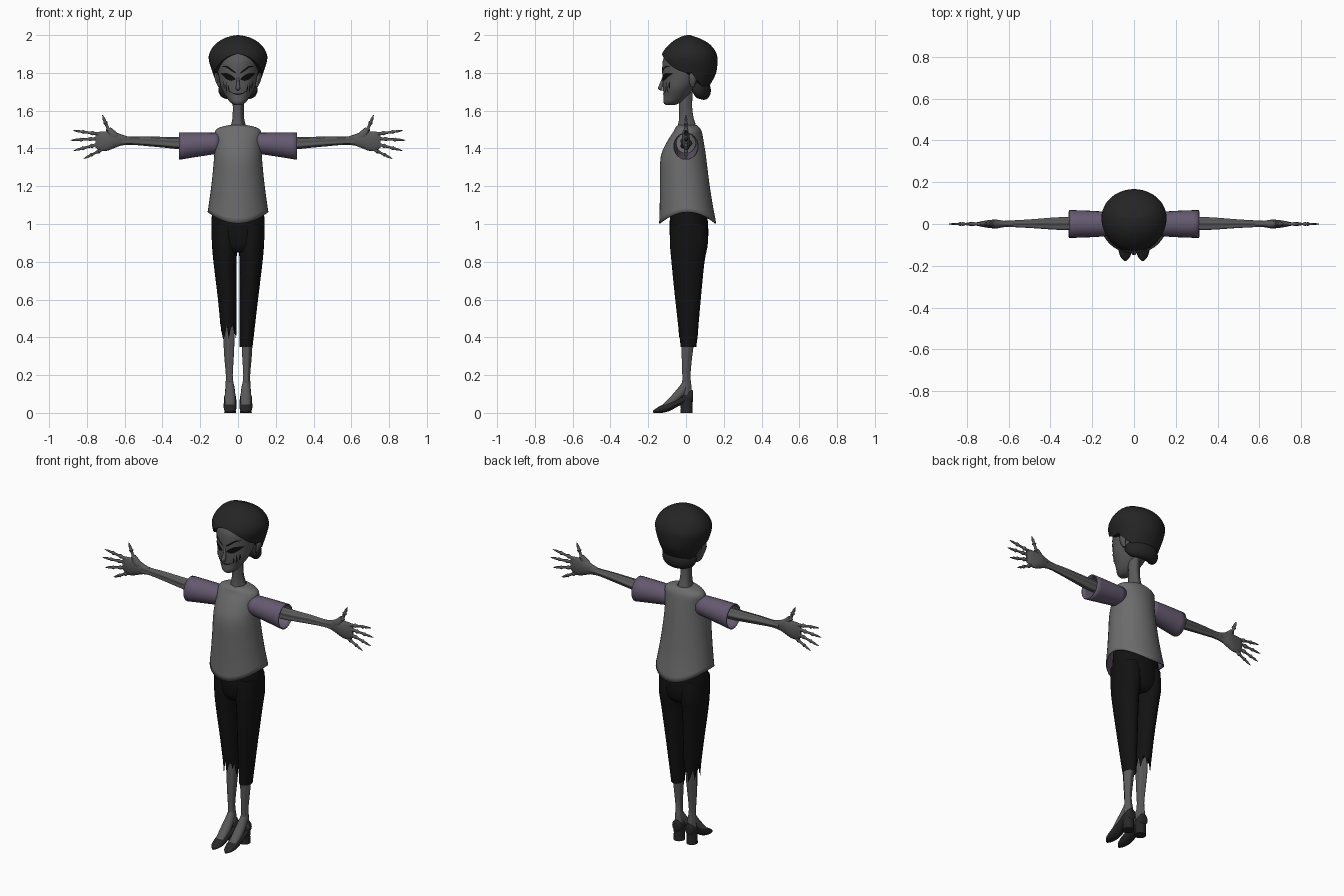
import bpy, bmesh, math
from mathutils import Vector

if "Cube" in bpy.data.objects:
    bpy.data.objects.remove(bpy.data.objects["Cube"])

X, Y, Z = Vector((1, 0, 0)), Vector((0, 1, 0)), Vector((0, 0, 1))


def mat(name, r, g, b):
    m = bpy.data.materials.new(name)
    m.diffuse_color = (r, g, b, 1)
    m.use_nodes = True
    m.node_tree.nodes["Principled BSDF"].inputs["Base Color"].default_value = m.diffuse_color
    return m


SKIN = mat("skin", .1, .1, .1)
SHIRT = mat("shirt_grey", .15, .15, .15)
LINING = mat("purple_cloth", .13, .1, .16)
HAIR = mat("hair_black", .018, .018, .018)
PANTS = mat("pants_black", .006, .006, .006)
SHOE = mat("shoe_black", .02, .02, .02)
DARK = mat("dark_hollow", .004, .004, .004)


def finish(name, grid, material, caps=True, closed=True, mirror=False, shell=0):
    """Skin a grid of point rings into an object."""
    bm = bmesh.new()
    rows = [[bm.verts.new(p) for p in ring] for ring in grid]
    n = len(rows[0])
    for a, b in zip(rows, rows[1:]):
        for i in range(n if closed else n - 1):
            j = (i + 1) % n
            bm.faces.new((a[i], a[j], b[j], b[i]))
    if caps:
        bm.faces.new(rows[0])
        bm.faces.new(rows[-1])
    bmesh.ops.recalc_face_normals(bm, faces=bm.faces)
    me = bpy.data.meshes.new(name)
    bm.to_mesh(me)
    bm.free()
    ob = bpy.data.objects.new(name, me)
    bpy.context.collection.objects.link(ob)
    me.materials.append(material)
    if shell:
        me.materials.append(LINING)
        s = ob.modifiers.new("shell", 'SOLIDIFY')
        s.thickness, s.offset = shell, -1
        s.material_offset = s.material_offset_rim = 1
    if mirror:
        m = ob.modifiers.new("mirror", 'MIRROR')
        m.use_mirror_merge = False
    return ob


def resample(rows, k):
    """Catmull-Rom smoothing of a list of number tuples."""
    out = []
    for i in range(len(rows) - 1):
        p0, p1, p2 = rows[max(i - 1, 0)], rows[i], rows[i + 1]
        p3 = rows[min(i + 2, len(rows) - 1)]
        for s in range(k):
            t = s / k
            out.append([.5 * (2 * b + (c - a) * t + (2 * a - 5 * b + 4 * c - d) * t * t
                              + (3 * b - a - 3 * c + d) * t ** 3)
                        for a, b, c, d in zip(p0, p1, p2, p3)])
    return out + [list(rows[-1])]


def sweep(name, rows, material, u, v=None, n=20, k=3, flute=0, lobes=5, edit=None, **kw):
    """rows: (x, y, z, radius along u, radius along v); v follows the path when not given."""
    rows = resample(rows, k) if k > 1 else rows
    pts = [Vector(r[:3]) for r in rows]
    grid = []
    for i, (p, r) in enumerate(zip(pts, rows)):
        t = (pts[min(i + 1, len(pts) - 1)] - pts[max(i - 1, 0)]).normalized()
        w = v or t.cross(u).normalized()
        ring = []
        for j in range(n):
            a = 2 * math.pi * j / n
            f = 1 + flute * math.cos(lobes * a)
            q = p + u * max(r[3], .0005) * f * math.cos(a) + w * max(r[4], .0005) * f * math.sin(a)
            ring.append(edit(q, j, i / (len(pts) - 1)) if edit else q)
        grid.append(ring)
    return finish(name, grid, material, **kw)


def fb(rows, x=0):
    """(z, half width, front y, back y) -> sweep rows."""
    return [(x, (f + b) / 2, z, r, (b - f) / 2) for z, r, f, b in rows]


def lerp(table, z):
    for a, b in zip(table, table[1:]):
        if z <= b[0]:
            t = max(0, (z - a[0]) / (b[0] - a[0]))
            return [p + (q - p) * t for p, q in zip(a, b)]
    return list(table[-1])


# Head
HEAD = [(1.63, .02, -.108, -.06), (1.645, .042, -.12, -.025), (1.68, .066, -.118, .015),
        (1.72, .088, -.122, .045), (1.77, .1, -.124, .09), (1.82, .108, -.126, .12),
        (1.88, .11, -.118, .125), (1.94, .085, -.07, .09)]
sweep("head", fb(HEAD), SKIN, X, Y, n=36)
FINE = resample(HEAD, 6)


def face_y(x, z):
    _, r, f, b = lerp(FINE, z)
    return (f + b) / 2 - (b - f) / 2 * math.sqrt(max(0, 1 - (x / r) ** 2)) - .003


def face_patch(name, line, mirror=True):
    """Dark patch following the face; line: (x, z, half thickness)."""
    vert = abs(line[-1][1] - line[0][1]) > abs(line[-1][0] - line[0][0])
    grid = []
    for x, z, h in resample(line, 4):
        side = [(x + h * s, z) if vert else (x, z + h * s) for s in (-1, -.33, .33, 1)]
        grid.append([Vector((a, face_y(a, b), b)) for a, b in side])
    finish(name, grid, DARK, caps=False, closed=False, mirror=mirror)


face_patch("eye_socket", [(.014, 1.768, .003), (.035, 1.773, .015), (.06, 1.783, .016), (.09, 1.797, .002)])
face_patch("eyebrow", [(.012, 1.8, .004), (.035, 1.815, .006), (.06, 1.832, .005), (.085, 1.835, .001)])
for i, (x, top, low) in enumerate([(.05, 1.735, 1.695), (.063, 1.75, 1.695), (.076, 1.755, 1.715)]):
    face_patch(f"cheek_slot_{i}", [(x, top, .001), (x - .001, (top + low) / 2, .003), (x - .004, low, .001)])
face_patch("mouth", [(-.045, 1.703, .001), (-.02, 1.69, .003), (0, 1.688, .004), (.02, 1.69, .003),
                     (.045, 1.703, .001)], False)
sweep("nose", [(0, -.119, 1.785, .005, .003), (0, -.128, 1.745, .008, .01), (0, -.137, 1.718, .012, .012),
               (0, -.128, 1.706, .004, .006)], SKIN, X, Y, n=12)
sweep("ear", [(.098, .035, 1.725, .006, .008), (.106, .035, 1.75, .011, .018), (.113, .04, 1.785, .012, .024),
              (.11, .042, 1.81, .004, .008)], SKIN, X, Y, n=12, mirror=True)

# Hair: cap with a hairline high in front and low at the nape
CAP = resample([(1.69, .108, -.09, .1), (1.75, .12, -.11, .135), (1.8, .134, -.125, .16),
                (1.87, .155, -.133, .167), (1.91, .149, -.122, .158), (1.95, .122, -.09, .128),
                (1.98, .08, -.05, .08), (1.995, .035, -.015, .035), (2.0, .002, .008, .012)], 4)
grid = []
for step in range(-1, 19):
    ring = []
    for j in range(48):
        a = 2 * math.pi * j / 48
        c, s = math.cos(a), math.sin(a)
        low = 1.8 + (.1 * abs(s) ** 2.5 if s < 0 else -.1 * s ** .7)
        t = 1 - (1 - max(step, 0) / 18) ** 1.6
        z = low + (2.0 - low) * t
        _, r, f, b = lerp(CAP, z)
        cy = .03
        y = cy + (b - cy if s > 0 else cy - f) * s
        m = .82 if step < 0 else 1
        ring.append(Vector((r * c * m, cy + (y - cy) * m, z)))
    grid.append(ring)
finish("hair_cap", grid, HAIR)
arc = []
for a, r in zip((-80, -60, -30, 0, 30, 60, 80), (.008, .03, .036, .037, .036, .03, .008)):
    a = math.radians(a)
    arc.append((.09 * math.sin(a), .02 + .075 * math.cos(a), 1.712 - .005 * math.cos(a), r * 1.35, r))
sweep("nape_roll", arc, HAIR, Z)

# Neck
sweep("neck", fb([(1.46, .06, -.05, .06), (1.52, .04, -.042, .052), (1.56, .031, -.036, .04),
                  (1.62, .029, -.036, .032), (1.7, .032, -.04, .035)]), SKIN, X, Y, n=30, flute=.05)


# Shirt with curved hem, lined in purple
def hem(q, j, t):
    s = math.sin(2 * math.pi * j / 40)
    q.z -= .06 * s * s * max(0, t - .55) / .45
    return q


sweep("shirt", fb([(1.525, .04, -.04, .055), (1.512, .095, -.055, .07), (1.49, .122, -.066, .083),
                   (1.44, .122, -.098, .093), (1.36, .126, -.134, .106), (1.25, .136, -.138, .122),
                   (1.15, .148, -.139, .14), (1.063, .161, -.142, .16)]),
      SHIRT, X, Y, n=40, edit=hem, caps=False, shell=.006)
sweep("sleeve", [(.1, 0, 1.428, .056, .055), (.2, 0, 1.421, .063, .063), (.312, 0, 1.412, .067, .072)],
      LINING, Y, Z, n=24, caps=False, shell=.005, mirror=True)

# Arms and hands
sweep("arm", [(.1, 0, 1.425, .03, .03), (.3, 0, 1.428, .03, .03), (.38, 0, 1.432, .028, .027),
              (.48, 0, 1.438, .021, .024), (.57, 0, 1.441, .016, .02), (.62, 0, 1.443, .016, .026)],
      SKIN, Y, Z, n=40, flute=.12, mirror=True)
sweep("palm", [(.58, 0, 1.442, .014, .02), (.62, 0, 1.445, .015, .03), (.66, 0, 1.445, .021, .045),
               (.70, 0, 1.438, .018, .052), (.735, 0, 1.44, .012, .048), (.755, 0, 1.44, .006, .035)],
      SKIN, Y, Z, n=24, mirror=True)
BONE = [(0, .012), (.22, .008), (.3, .0125), (.38, .0075), (.56, .007), (.63, .011), (.7, .006),
        (.8, .007), (1, .001)]
FINGERS = {"index": (.725, 1.475, .875, 1.495), "middle": (.735, 1.453, .888, 1.443),
           "ring": (.73, 1.425, .872, 1.388), "little": (.705, 1.402, .818, 1.345),
           "thumb": (.672, 1.465, .718, 1.577)}
for name, (x0, z0, x1, z1) in FINGERS.items():
    k = 1.2 if name == "thumb" else 1
    sweep(name + "_finger", [(x0 + (x1 - x0) * t, 0, z0 + (z1 - z0) * t, r * .85 * k, r * k) for t, r in BONE],
          SKIN, Y, n=10, k=2, mirror=True)
sweep("thumb_base", [(.63, 0, 1.445, .012, .02), (.66, -.004, 1.47, .018, .024), (.685, 0, 1.505, .011, .013)],
      SKIN, Y, n=14, mirror=True)

# Cropped trousers, one cuff torn
sweep("hips", fb([(1.09, .135, -.08, .105), (1.02, .14, -.086, .115), (.94, .14, -.086, .118),
                  (.88, .134, -.075, .108), (.85, .11, -.05, .08)]), PANTS, X, Y, n=36)
TEAR = (0, .05, -.02, .03, .06, .01, .04, -.03)


def tear(q, j, t):
    if t == 1:
        q.z += TEAR[j % 8]
    return q


for side, name, low in ((1, "left", .35), (-1, "right", .415)):
    leg = [(1.0, .07, .068, -.082, .108), (.9, .07, .068, -.085, .116), (.8, .069, .061, -.077, .098),
           (.6, .057, .049, -.057, .078), (.35, .043, .034, -.028, .055)]
    if low > .35:
        leg[-1] = (low, .049, .04, -.036, .062)
    sweep(name + "_trouser_leg", [(side * c, (f + b) / 2, z, r, (b - f) / 2) for z, c, r, f, b in leg],
          PANTS, X, Y, n=24, caps=False, edit=tear if side < 0 else None)

# Lower legs and feet
sweep("lower_leg", [(.046, .012, .56, .03, .036), (.046, .01, .4, .029, .034), (.046, .005, .3, .025, .027),
                    (.045, .002, .2, .018, .021), (.043, .004, .14, .022, .024), (.042, .004, .09, .026, .026)],
      SKIN, X, Y, n=30, flute=.08, mirror=True)
sweep("foot", [(.043, .005, .17, .017, .018), (.042, -.015, .125, .025, .026), (.042, -.06, .075, .029, .024),
               (.042, -.12, .03, .024, .012)], SKIN, X, n=18, mirror=True)

# Heeled shoes
SOLE = [(.038, .065, .105, .014), (.032, .055, .122, .026), (0, .05, .108, .032), (-.04, .036, .075, .033),
        (-.08, .013, .062, .034), (-.12, .001, .046, .033), (-.155, 0, .026, .024), (-.176, .001, .012, .006)]
sweep("shoe", [(.042, y, (a + b) / 2, w, (b - a) / 2) for y, a, b, w in SOLE], SHOE, X, Z, n=24, mirror=True)
sweep("shoe_heel", [(.042, .003, 0, .031, .032), (.042, .003, .04, .029, .031), (.042, .001, .085, .032, .036)],
      SHOE, X, Y, n=20, mirror=True)

# Smooth shading with sharp edges kept
bpy.ops.object.select_all(action='SELECT')
bpy.context.view_layer.objects.active = bpy.context.selected_objects[0]
bpy.ops.object.shade_smooth_by_angle(angle=math.radians(45))
